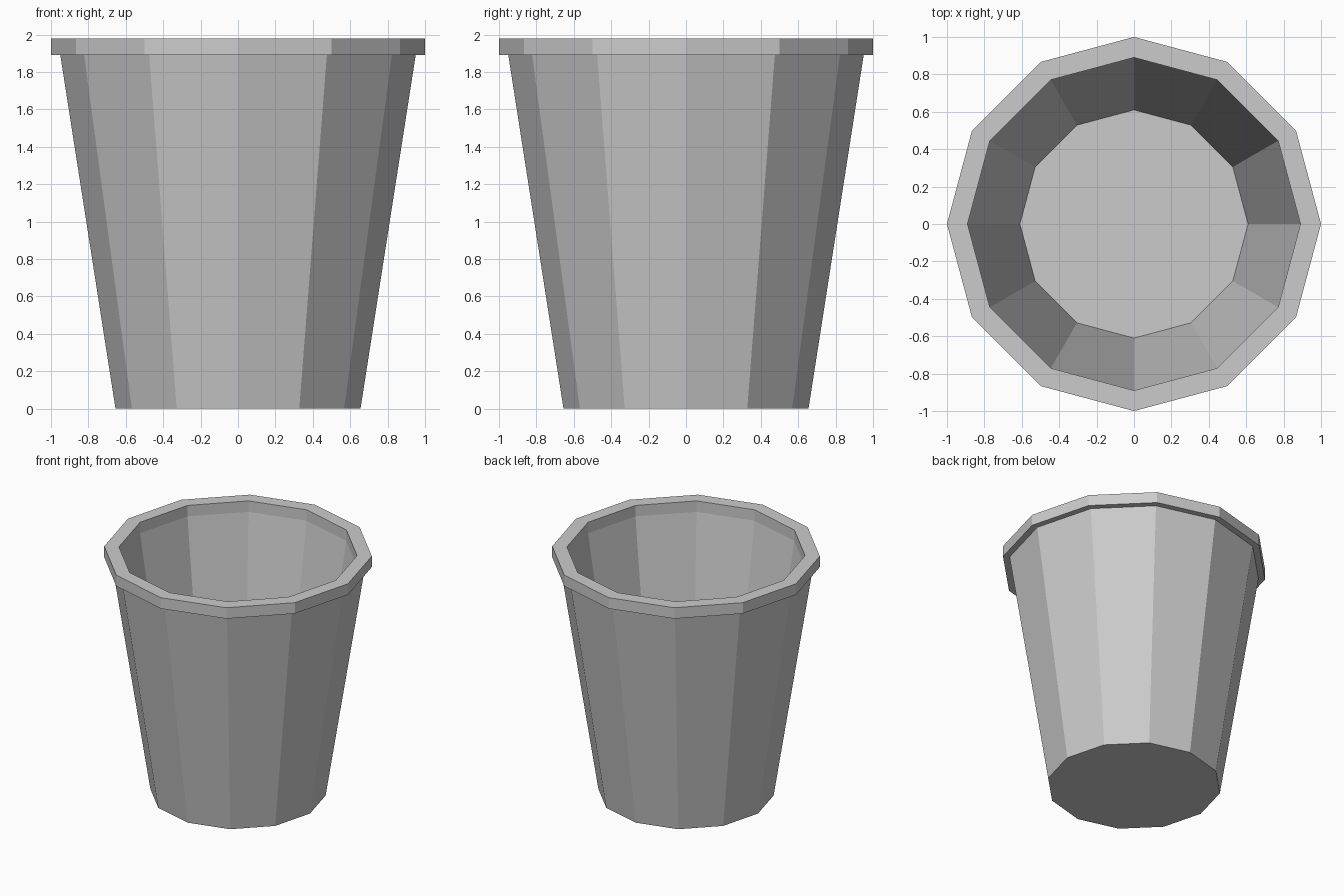
import bpy, bmesh, math

if "Cube" in bpy.data.objects:
    bpy.data.objects.remove(bpy.data.objects["Cube"])

SIDES = 12

# Half section of the bucket: outer wall, rim lip, inner wall, raised floor
profile = [
    (0.655, 0.0), (0.95, 1.89), (1.0, 1.89), (1.0, 1.98),
    (0.89, 1.98), (0.89, 1.89), (0.61, 0.09),
]


def lathe(name, points, sides):
    """Revolve a (radius, z) profile and cap its two ends with flat faces."""
    bm = bmesh.new()
    rings = []
    for r, z in points:
        rings.append([bm.verts.new((r * math.cos(2 * math.pi * i / sides),
                                    r * math.sin(2 * math.pi * i / sides), z))
                      for i in range(sides)])
    for a, b in zip(rings, rings[1:]):
        for i in range(sides):
            j = (i + 1) % sides
            bm.faces.new((a[i], a[j], b[j], b[i]))
    bm.faces.new(rings[0][::-1])   # underside
    bm.faces.new(rings[-1])        # inner floor
    bmesh.ops.recalc_face_normals(bm, faces=bm.faces[:])
    mesh = bpy.data.meshes.new(name)
    bm.to_mesh(mesh)
    bm.free()
    obj = bpy.data.objects.new(name, mesh)
    bpy.context.collection.objects.link(obj)
    return obj


lathe("bucket", profile, SIDES)
